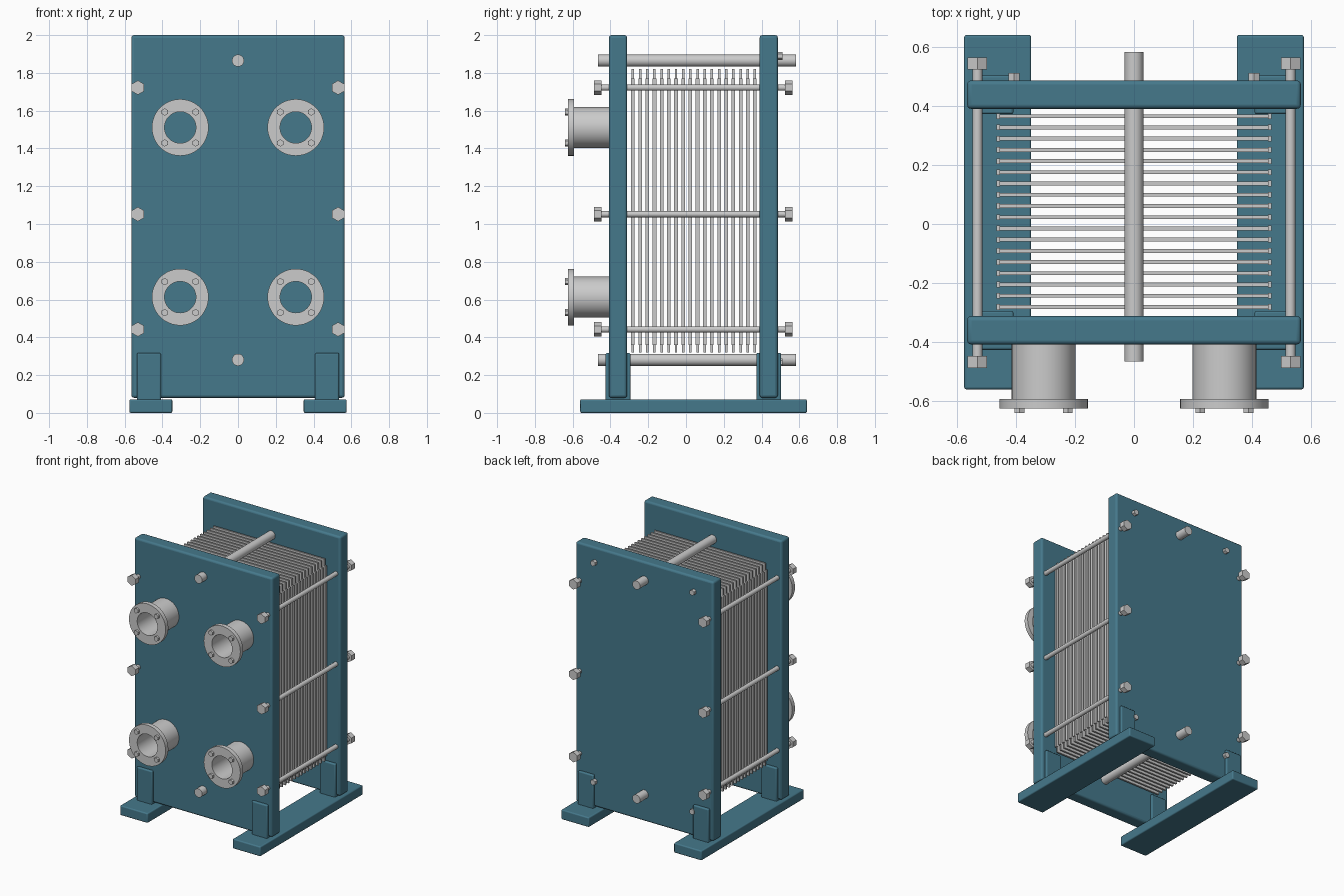
import bpy, bmesh, math
from mathutils import Vector

if "Cube" in bpy.data.objects:
    bpy.data.objects.remove(bpy.data.objects["Cube"])

blue = bpy.data.materials.new("blue_paint")
blue.diffuse_color = (0.06, 0.19, 0.26, 1)
blue.use_nodes = True
blue.node_tree.nodes["Principled BSDF"].inputs["Base Color"].default_value = blue.diffuse_color


def finish(name, bm, loc, mat=None, smooth=False):
    bmesh.ops.recalc_face_normals(bm, faces=bm.faces[:])
    me = bpy.data.meshes.new(name)
    bm.to_mesh(me)
    bm.free()
    ob = bpy.data.objects.new(name, me)
    ob.location = loc
    bpy.context.collection.objects.link(ob)
    if mat:
        me.materials.append(mat)
    if smooth:
        bpy.context.view_layer.objects.active = ob
        bpy.ops.object.select_all(action='DESELECT')
        ob.select_set(True)
        bpy.ops.object.shade_smooth_by_angle(angle=math.radians(35))
    return ob


def add_box(bm, lo, hi):
    vs = bmesh.ops.create_cube(bm, size=1)["verts"]
    for v in vs:
        v.co = Vector([(a + b) / 2 + c * (b - a) for a, b, c in zip(lo, hi, v.co)])


def box(name, lo, hi, mat=None, bevel=0.0):
    mid = (Vector(lo) + Vector(hi)) / 2
    bm = bmesh.new()
    add_box(bm, Vector(lo) - mid, Vector(hi) - mid)
    ob = finish(name, bm, mid, mat, bevel > 0)
    if bevel:
        m = ob.modifiers.new("bevel", 'BEVEL')
        m.width, m.segments = bevel, 3
    return ob


def lathe(name, x, z, profile, n=32, closed=False):
    """Turn (radius, y) points round a y-axis line at x, z."""
    bm = bmesh.new()
    rings = [[bm.verts.new((r * math.sin(2 * math.pi * i / n), y,
                            r * math.cos(2 * math.pi * i / n))) for i in range(n)]
             for r, y in profile]
    pairs = list(zip(rings, rings[1:]))
    if closed:
        pairs.append((rings[-1], rings[0]))
    else:
        bm.faces.new(rings[0])
        bm.faces.new(rings[-1])
    for a, b in pairs:
        for i in range(n):
            j = (i + 1) % n
            bm.faces.new((a[i], a[j], b[j], b[i]))
    return finish(name, bm, (x, 0, z), None, n > 8)


def rod(name, x, z, r, y0, y1, n=32):
    return lathe(name, x, z, [(r, y0), (r, y1)], n)


# Pressure plates
box("front_frame_plate", (-0.565, -0.408, 0.08), (0.565, -0.312, 2.0), blue, 0.014)
box("rear_frame_plate", (-0.565, 0.39, 0.08), (0.565, 0.486, 2.0), blue, 0.014)

# Foot rails and the brackets that hold the plates
for s, side in ((-1, "left"), (1, "right")):
    def sx(a, b):
        return sorted((s * a, s * b))
    x0, x1 = sx(0.348, 0.575)
    box(side + "_foot_rail", (x0, -0.56, 0), (x1, 0.64, 0.072), blue, 0.008)
    x0, x1 = sx(0.408, 0.535)
    box(side + "_front_bracket", (x0, -0.426, 0.065), (x1, -0.294, 0.317), blue, 0.008)
    box(side + "_rear_bracket", (x0, 0.372, 0.065), (x1, 0.504, 0.317), blue, 0.008)

# Heat transfer plates with thicker edge gaskets
for i in range(18):
    y = -0.281 + 0.038 * i
    bm = bmesh.new()
    add_box(bm, (-0.455, -0.0065, -0.75), (0.455, 0.0065, 0.75))
    for s in (-1, 1):
        add_box(bm, (s * 0.459 - 0.006, -0.0095, -0.71), (s * 0.459 + 0.006, 0.0095, 0.70))
    finish("heat_plate_%02d" % (i + 1), bm, (0, y, 1.07))

# Carrying and guide bars
rod("upper_carrying_bar", 0, 1.865, 0.032, -0.465, 0.582)
rod("lower_guide_bar", 0, 0.281, 0.032, -0.465, 0.582)

# Tie rods with hexagonal ends
for s in (-1, 1):
    for z in (0.442, 1.052, 1.722):
        rod("tie_rod", s * 0.53, z, 0.0165, -0.47, 0.54, 24)
        rod("tie_rod_head", s * 0.53, z, 0.038, -0.488, -0.447, 6)
        rod("tie_rod_nut", s * 0.53, z, 0.038, 0.523, 0.564, 6)

# Small bolts on the rear plate
for s in (-1, 1):
    for z in (0.268, 1.89):
        rod("rear_bolt", s * 0.406, z, 0.021, 0.47, 0.512, 6)

# Flanged ports
for s in (-1, 1):
    for z in (0.613, 1.511):
        x = s * 0.306
        lathe("port", x, z, [(0.083, -0.40), (0.083, -0.624), (0.15, -0.624),
                             (0.15, -0.592), (0.108, -0.592), (0.108, -0.40)], 48, True)
        for a in (-0.082, 0.082):
            for b in (-0.082, 0.082):
                rod("flange_bolt", x + a, z + b, 0.019, -0.64, -0.61, 6)
